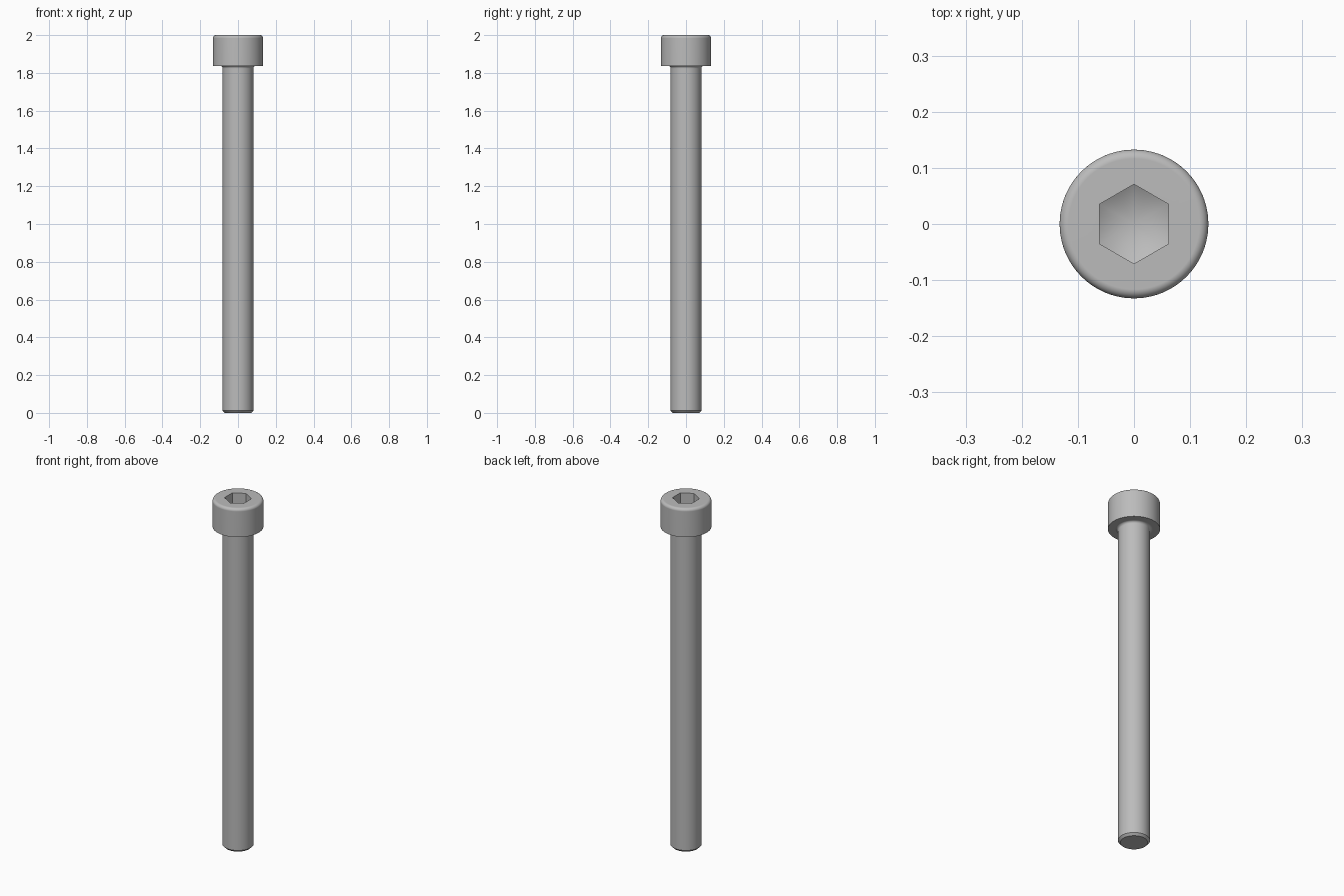
import bpy
import bmesh
from math import pi, sin, cos, tan, radians
from mathutils import Vector

cube = bpy.data.objects.get("Cube")
if cube:
    bpy.data.objects.remove(cube, do_unlink=True)

SEGMENTS = 96
TOP, HEAD_BASE = 2.0, 1.837
HEAD_R, SHANK_R = 0.1325, 0.0816
ROUND, FILLET, CHAMFER = 0.016, 0.0135, 0.012
HEX_R, SOCKET_DEPTH = 0.0708, 0.082

steel = bpy.data.materials.new("grey steel")
steel.use_nodes = True
GREY = (0.5, 0.5, 0.5, 1)
steel.diffuse_color = GREY
steel.node_tree.nodes["Principled BSDF"].inputs["Base Color"].default_value = GREY


def add_object(name, bm):
    bmesh.ops.recalc_face_normals(bm, faces=bm.faces)
    mesh = bpy.data.meshes.new(name)
    bm.to_mesh(mesh)
    bm.free()
    mesh.materials.append(steel)
    obj = bpy.data.objects.new(name, mesh)
    bpy.context.collection.objects.link(obj)
    return obj


def lathe(name, profile):
    """Turn a (radius, height) profile around the z axis."""
    bm = bmesh.new()
    verts = [bm.verts.new((r, 0, z)) for r, z in profile]
    edges = [bm.edges.new(pair) for pair in zip(verts, verts[1:])]
    bmesh.ops.spin(bm, geom=verts + edges, cent=(0, 0, 0), axis=(0, 0, 1),
                   angle=2 * pi, steps=SEGMENTS)
    bmesh.ops.remove_doubles(bm, verts=bm.verts, dist=1e-5)
    return add_object(name, bm)


def arc(r, z, radius, start, end, steps=6):
    angles = [radians(start + (end - start) * i / steps) for i in range(steps + 1)]
    return [(r + radius * cos(a), z + radius * sin(a)) for a in angles]


def apply_boolean(obj, cutter, operation):
    mod = obj.modifiers.new("cut", 'BOOLEAN')
    mod.operation, mod.solver, mod.object = operation, 'EXACT', cutter
    bpy.context.view_layer.objects.active = obj
    bpy.ops.object.modifier_apply(modifier=mod.name)
    bpy.data.objects.remove(cutter, do_unlink=True)


# Chamfered shank, fillet under the head, and head with a rounded top rim
profile = [(0, 0), (SHANK_R - CHAMFER, 0), (SHANK_R, CHAMFER)]
profile += arc(SHANK_R + FILLET, HEAD_BASE - FILLET, FILLET, 180, 90)
profile += [(HEAD_R, HEAD_BASE)]
profile += arc(HEAD_R - ROUND, TOP - ROUND, ROUND, 0, 90)
profile += [(0, TOP)]
bolt = lathe("socket_head_bolt", profile)

# Hexagonal socket with a conical floor
bm = bmesh.new()
hexagon = [bm.verts.new((HEX_R * sin(i * pi / 3), HEX_R * cos(i * pi / 3), TOP + 0.1))
           for i in range(6)]
face = bm.faces.new(hexagon)
wall = bmesh.ops.extrude_face_region(bm, geom=[face])["geom"]
bmesh.ops.translate(bm, vec=Vector((0, 0, -0.25)),
                    verts=[v for v in wall if isinstance(v, bmesh.types.BMVert)])
socket = add_object("socket_cutter", bm)

rim_z = TOP - SOCKET_DEPTH
slope = tan(radians(30))
wide = HEX_R * 1.5
drill = lathe("drill_point", [(0, rim_z - HEX_R * slope), (wide, rim_z + (wide - HEX_R) * slope),
                              (wide, TOP + 0.2), (0, TOP + 0.2)])
apply_boolean(socket, drill, 'INTERSECT')
apply_boolean(bolt, socket, 'DIFFERENCE')

# Smooth round surfaces, crisp edges, flat end faces
bpy.ops.object.select_all(action='DESELECT')
bolt.select_set(True)
bpy.context.view_layer.objects.active = bolt
bpy.ops.object.shade_smooth_by_angle(angle=radians(30))
weighted = bolt.modifiers.new("even_shading", 'WEIGHTED_NORMAL')
weighted.keep_sharp = True
